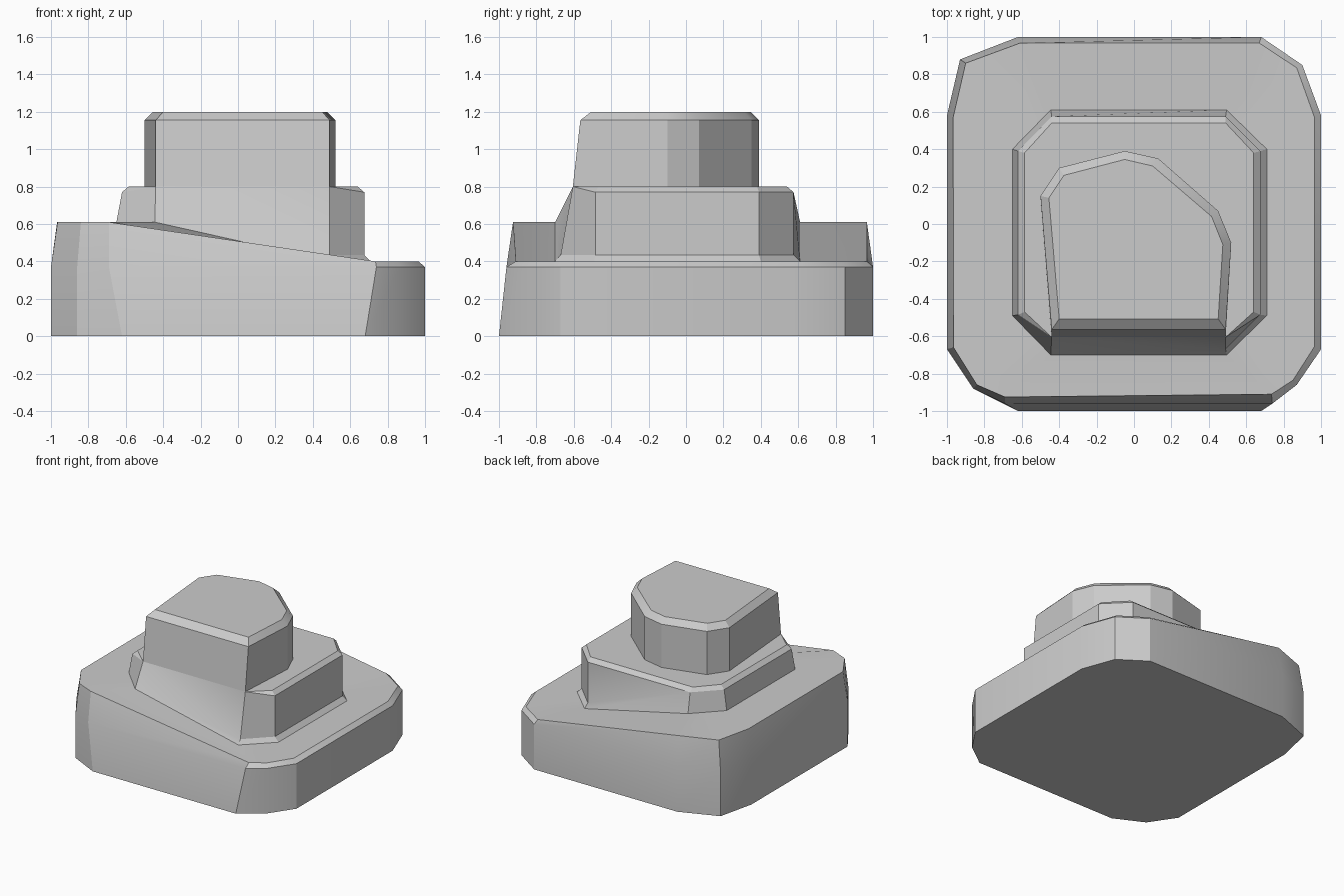
import bpy, bmesh, math

if "Cube" in bpy.data.objects:
    bpy.data.objects.remove(bpy.data.objects["Cube"])


def at(points, z_left, z_right=None):
    """Lift an outline to a height, optionally different on its left and right halves."""
    z_right = z_left if z_right is None else z_right
    return [(x, y, z_left if x < -0.1 else z_right) for x, y in points]


def loft(name, rings, bottom=False, top=False):
    """Skin a stack of closed outlines, with optional end caps."""
    bm = bmesh.new()
    rows = [[bm.verts.new(p) for p in ring] for ring in rings]
    n = len(rows[0])
    for a, b in zip(rows, rows[1:]):
        for i in range(n):
            j = (i + 1) % n
            bm.faces.new((a[i], a[j], b[j], b[i]))
    if bottom:
        bm.faces.new(rows[0][::-1])
    if top:
        bm.faces.new(rows[-1])
    bmesh.ops.remove_doubles(bm, verts=bm.verts, dist=0.0005)
    mesh = bpy.data.meshes.new(name)
    bm.to_mesh(mesh)
    bm.free()
    obj = bpy.data.objects.new(name, mesh)
    bpy.context.collection.objects.link(obj)
    bpy.ops.object.select_all(action='DESELECT')
    obj.select_set(True)
    bpy.context.view_layer.objects.active = obj
    bpy.ops.object.shade_smooth_by_angle(angle=math.radians(25))
    return obj


def octagon(x0, x1, y0, y1, fx0, fx1, fy0, fy1):
    """Corner-cut rectangle; f values are where the flat sides end."""
    return [(x0, fy0), (fx0, y0), (fx1, y0), (x1, fy0),
            (x1, fy1), (fx1, y1), (fx0, y1), (x0, fy1)]


# Base: foot, waist and sloping rim (12 sides)
back = [(1.0, -0.67), (1.0, 0.58), (0.90, 0.85), (0.68, 1.0),
        (-0.62, 1.0), (-0.93, 0.88), (-1.0, 0.58)]
foot = [(-1.0, -0.67), (-0.86, -0.88), (-0.62, -1.0), (0.68, -1.0), (0.87, -0.86)] + back
waist = [(-1.0, -0.67), (-0.86, -0.88), (-0.69, -0.96), (0.74, -0.96), (0.87, -0.86)] + back
rim = [(-0.965, -0.66), (-0.84, -0.86), (-0.69, -0.925), (0.735, -0.91), (0.85, -0.835),
       (0.965, -0.655), (0.965, 0.57), (0.87, 0.835), (0.67, 0.967),
       (-0.61, 0.967), (-0.90, 0.86), (-0.967, 0.57)]
collar = octagon(-0.65, 0.71, -0.70, 0.61, -0.445, 0.495, -0.49, 0.40)
collar12 = []
for i in range(0, 8, 2):
    a, b = collar[i], collar[i + 1]
    collar12 += [a, ((a[0] + b[0]) / 2, (a[1] + b[1]) / 2), b]
loft("base", [at(foot, 0), at(waist, 0.37), at(rim, 0.61, 0.40), at(collar12, 0.61, 0.40)],
     bottom=True)

# Shoulder: wedge fillet, wall and chamfer; the front edge runs on into the knob
wall = at(octagon(-0.62, 0.675, -0.605, 0.575, -0.44, 0.49, -0.485, 0.39), 0.77)
top = at(octagon(-0.585, 0.64, -0.605, 0.54, -0.44, 0.49, -0.47, 0.38), 0.80)
wall[1], wall[2] = top[1], top[2]
fillet = [p if p[0] < 0 else (p[0], p[1], 0.435) for p in wall]
fillet[2] = (0.49, -0.67, 0.435)
loft("shoulder", [at(collar, 0.61, 0.40), fillet, wall, top], top=True)

# Knob: irregular block with chamfered top
outer = [(-0.44, -0.565), (0.49, -0.565), (0.52, -0.10), (0.45, 0.07),
         (0.13, 0.35), (-0.05, 0.39), (-0.40, 0.30), (-0.50, 0.15)]
inner = [(-0.40, -0.507), (0.45, -0.507), (0.475, -0.11), (0.415, 0.04),
         (0.10, 0.31), (-0.05, 0.345), (-0.375, 0.26), (-0.455, 0.14)]
knob_foot = [(-0.44, -0.605), (0.49, -0.605)] + outer[2:]
loft("knob", [at(knob_foot, 0.80), at(outer, 1.155), at(inner, 1.20)], top=True)
